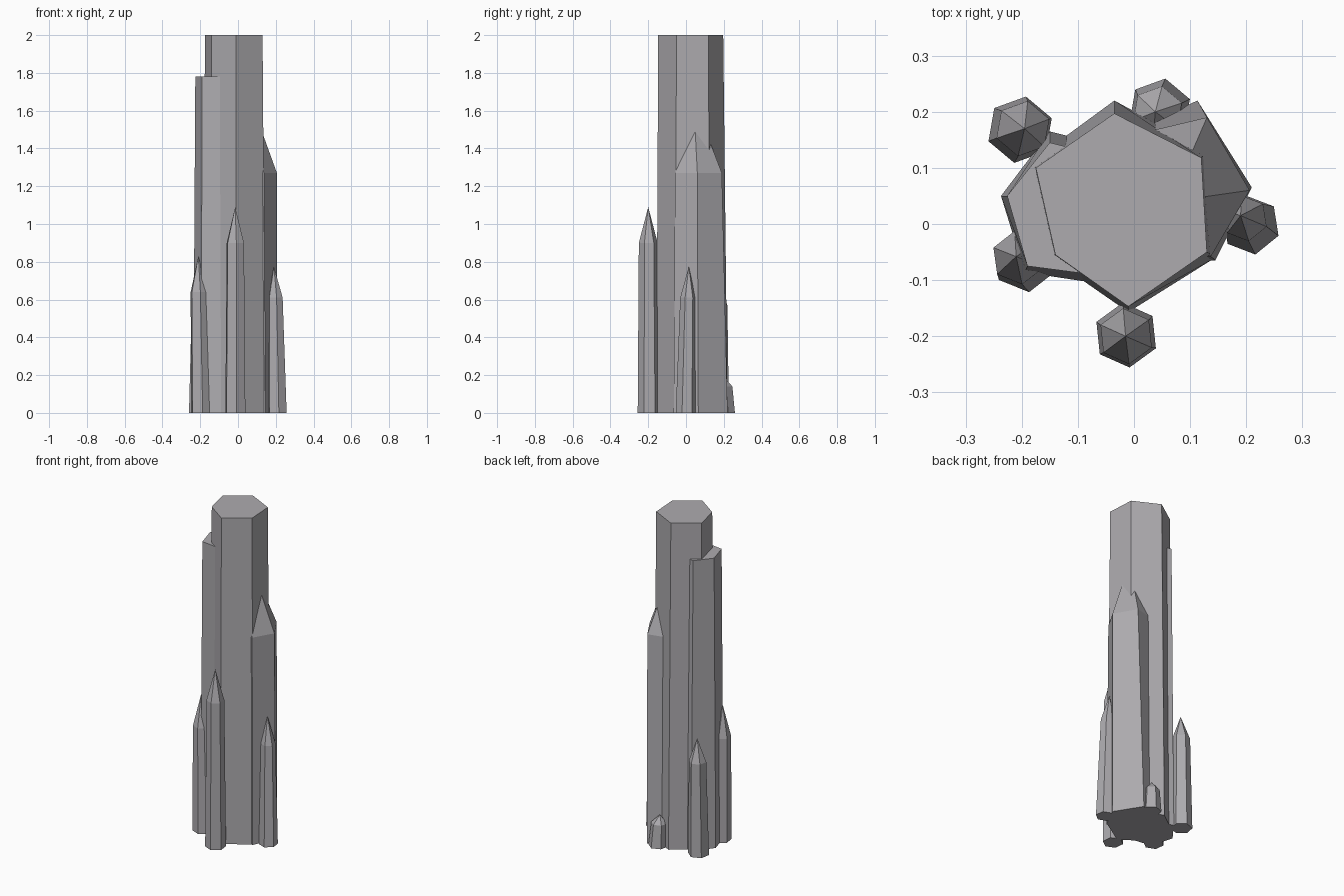
import bpy, math

old = bpy.data.objects.get("Cube")
if old:
    bpy.data.objects.remove(old, do_unlink=True)

# Single stone colour
stone = bpy.data.materials.new("grey_stone")
stone.use_nodes = True
colour = (0.42, 0.41, 0.43, 1)
stone.diffuse_color = colour
bsdf = stone.node_tree.nodes["Principled BSDF"]
bsdf.inputs["Base Color"].default_value = colour
bsdf.inputs["Roughness"].default_value = 0.8


def hexagon(centre, radius, phase):
    """Six corner points around a centre, counter-clockwise."""
    angles = [math.radians(phase + 60 * i) for i in range(6)]
    return [(centre[0] + radius * math.cos(a), centre[1] + radius * math.sin(a)) for a in angles]


def crystal(name, base, shoulder, height, tip=None):
    """Loft a base ring to a shoulder ring, then close it flat or with a point."""
    n = len(base)
    verts = [(x, y, 0) for x, y in base] + [(x, y, height) for x, y in shoulder]
    faces = [tuple(reversed(range(n)))]
    faces += [(i, (i + 1) % n, n + (i + 1) % n, n + i) for i in range(n)]
    if tip:
        verts.append(tip)
        faces += [(n + i, n + (i + 1) % n, 2 * n) for i in range(n)]
    else:
        faces.append(tuple(range(n, 2 * n)))
    mesh = bpy.data.meshes.new(name)
    mesh.from_pydata(verts, [], faces)
    mesh.materials.append(stone)
    obj = bpy.data.objects.new(name, mesh)
    bpy.context.collection.objects.link(obj)


# Tall flat-topped column
crystal("main_column",
        [(-.035, .22), (.13, .13), (.145, -.06), (-.01, -.157), (-.15, -.06), (-.185, .11)],
        [(-.035, .197), (.12, .118), (.13, -.05), (-.01, -.147), (-.14, -.055), (-.175, .1)], 2)

# Slightly shorter flat-topped column beside it
crystal("side_column",
        [(-.15, .165), (-.237, .05), (-.195, -.086), (-.07, -.105), (.0, .03), (-.05, .14)],
        [(-.15, .145), (-.226, .05), (-.19, -.075), (-.06, -.092), (.0, .03), (-.05, .12)], 1.78)

# Broad pointed crystal leaning on the column
crystal("pointed_column",
        [(.113, .22), (.21, .065), (.145, -.065), (.0, -.06), (-.04, .06), (.015, .175)],
        [(.13, .19), (.206, .06), (.137, -.058), (.01, -.05), (-.03, .06), (.025, .165)],
        1.27, (.065, .04, 1.66))

# Small pointed crystals: base centre, radius, phase, shoulder centre, radius, height, tip
small = {
    "front_crystal": ((-.014, -.198), .058, -24, (-.014, -.2), .05, .9, (-.015, -.2, 1.09)),
    "left_crystal": ((.208, -.002), .053, -21, (.198, .01), .041, .61, (.19, .015, .775)),
    "back_right_crystal": ((-.203, .168), .06, 80, (-.198, .17), .05, .57, (-.195, .17, .71)),
    "right_crystal": ((-.195, -.064), .058, -82, (-.206, -.06), .048, .64, (-.21, -.058, .83)),
    "back_stub": ((.046, .203), .057, 80, (.042, .2), .046, .14, (.038, .2, .19)),
}
for name, (c0, r0, phase, c1, r1, height, tip) in small.items():
    crystal(name, hexagon(c0, r0, phase), hexagon(c1, r1, phase), height, tip)
